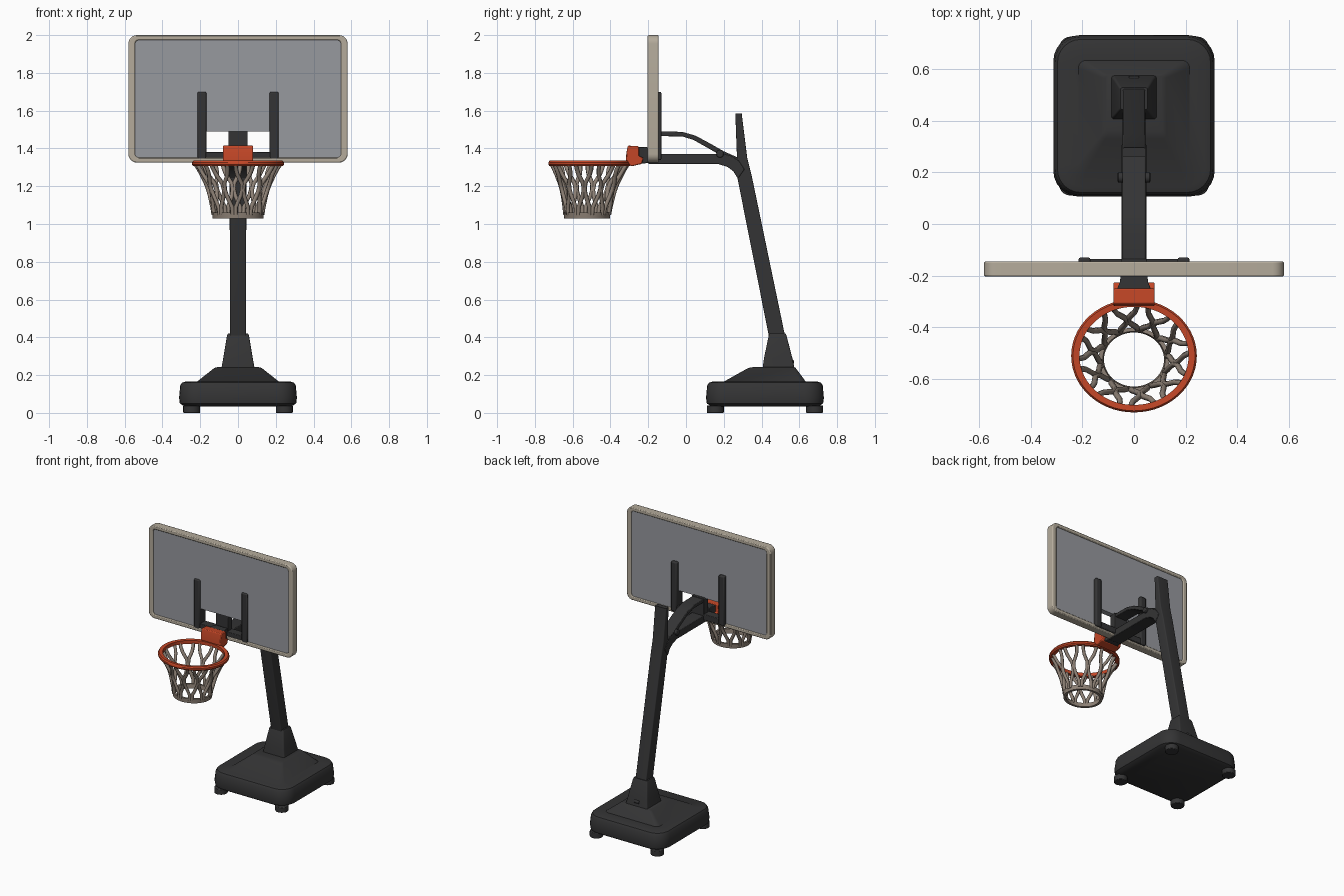
import bpy, bmesh, math
from mathutils import Vector

if "Cube" in bpy.data.objects:
    bpy.data.objects.remove(bpy.data.objects["Cube"])


def material(name, rgb):
    m = bpy.data.materials.new(name)
    m.diffuse_color = (*rgb, 1)
    m.use_nodes = True
    m.node_tree.nodes["Principled BSDF"].inputs["Base Color"].default_value = m.diffuse_color
    return m


DARK = material("charcoal", (0.034, 0.034, 0.035))
ORANGE = material("rim orange", (0.55, 0.062, 0.02))
CREAM = material("frame cream", (0.46, 0.41, 0.33))
GREY = material("panel grey", (0.31, 0.32, 0.345))
NET = material("net tan", (0.27, 0.22, 0.18))


def finish(name, bm, mat, bevel=0.0, angle=35):
    bmesh.ops.recalc_face_normals(bm, faces=bm.faces)
    me = bpy.data.meshes.new(name)
    bm.to_mesh(me)
    bm.free()
    ob = bpy.data.objects.new(name, me)
    bpy.context.collection.objects.link(ob)
    me.materials.append(mat)
    if bevel:
        b = ob.modifiers.new("bevel", 'BEVEL')
        b.width, b.segments, b.limit_method = bevel, 2, 'ANGLE'
    bpy.ops.object.select_all(action='DESELECT')
    ob.select_set(True)
    bpy.context.view_layer.objects.active = ob
    bpy.ops.object.shade_smooth_by_angle(angle=math.radians(angle))
    return ob


def loft(name, sections, mat, bevel=0.0, closed=False):
    """Skin equal-length loops; cap the ends or join last to first."""
    bm = bmesh.new()
    rings = [[bm.verts.new(p) for p in s] for s in sections]
    pairs = list(zip(rings, rings[1:] + rings[:1])) if closed else list(zip(rings, rings[1:]))
    n = len(rings[0])
    for a, b in pairs:
        for i in range(n):
            j = (i + 1) % n
            bm.faces.new((a[i], a[j], b[j], b[i]))
    if not closed:
        bm.faces.new(rings[0])
        bm.faces.new(rings[-1])
    return finish(name, bm, mat, bevel)


def box(name, x, y, z, mat, bevel=0.004):
    return loft(name, [[(x[0], y[0], k), (x[1], y[0], k), (x[1], y[1], k), (x[0], y[1], k)] for k in z], mat, bevel)


def rounded(hx, hy, r, n=6):
    """Rounded rectangle outline around the origin."""
    pts = []
    for q, (sx, sy) in enumerate([(1, 1), (-1, 1), (-1, -1), (1, -1)]):
        for i in range(n + 1):
            a = math.pi / 2 * (q + i / n)
            pts.append((sx * (hx - r) + r * math.cos(a), sy * (hy - r) + r * math.sin(a)))
    return pts


def flat_section(hx, hy, r, cy, z):
    return [(x, y + cy, z) for x, y in rounded(hx, hy, r)]


def cylinder(name, centre, r, half, axis, mat, bevel=0.004):
    secs = []
    for s in (-half, half):
        ring = []
        for i in range(20):
            a = math.tau * i / 20
            u, v = r * math.cos(a), r * math.sin(a)
            ring.append(Vector(centre) + Vector((s, u, v) if axis == 'x' else (u, v, s)))
        secs.append(ring)
    return loft(name, secs, mat, bevel)


# Weighted base: rounded tub with a sloped top
CY = 0.418
loft("base", [flat_section(*s) for s in [
    (0.285, 0.285, 0.09, CY, 0.035), (0.308, 0.308, 0.10, CY, 0.05),
    (0.312, 0.312, 0.10, CY, 0.08), (0.306, 0.306, 0.10, CY, 0.145),
    (0.296, 0.296, 0.09, CY, 0.160), (0.275, 0.275, 0.08, CY, 0.167),
    (0.215, 0.215, 0.03, CY, 0.167), (0.125, 0.125, 0.015, 0.455, 0.238),
    (0.11, 0.11, 0.012, 0.465, 0.242)]], DARK)
for x in (-0.245, 0.245):
    for y in (0.155, 0.68):
        cylinder("foot", (x, y, 0.02), 0.045, 0.02, 'z', DARK)

# Collar and leaning pole
loft("collar", [flat_section(*s) for s in [
    (0.088, 0.085, 0.01, 0.490, 0.235), (0.078, 0.075, 0.01, 0.488, 0.29),
    (0.058, 0.047, 0.008, 0.485, 0.41), (0.053, 0.042, 0.008, 0.485, 0.42)]], DARK)
cylinder("collar_knob", (0, 0.56, 0.27), 0.013, 0.02, 'x', DARK)
loft("pole", [flat_section(*s) for s in [
    (0.043, 0.043, 0.007, 0.487, 0.38), (0.044, 0.039, 0.007, 0.310, 1.25),
    (0.045, 0.027, 0.007, 0.297, 1.35), (0.045, 0.017, 0.007, 0.278, 1.585)]], DARK)


def side_profile(name, pts, hx, mat, bevel=0.004):
    return loft(name, [[(x, y, z) for y, z in pts] for x in (-hx, hx)], mat, bevel)


# Lower arm, curved upper brace and pivot
side_profile("lower_arm", [(-0.2, 1.318), (0.17, 1.318), (0.22, 1.302), (0.25, 1.28), (0.275, 1.24),
                           (0.31, 1.29), (0.28, 1.335), (0.24, 1.36), (0.2, 1.37), (-0.2, 1.37)], 0.048, DARK)
side_profile("upper_brace", [(-0.15, 1.49), (-0.02, 1.488), (0.05, 1.468), (0.13, 1.425), (0.2, 1.385),
                             (0.29, 1.345), (0.29, 1.315), (0.19, 1.36), (0.12, 1.40), (0.04, 1.445),
                             (-0.02, 1.464), (-0.15, 1.465)], 0.045, DARK)
cylinder("pivot_bolt", (0, 0.18, 1.372), 0.02, 0.063, 'x', DARK)

# Backboard frame: rounded outline with an inner opening
CZ = 1.6625


def upright(hx, hz, r, y, cz=CZ):
    return [(x, y, z + cz) for x, z in rounded(hx, hz, r)]


loft("backboard_frame", [upright(0.58, 0.3375, 0.045, -0.203), upright(0.58, 0.3375, 0.045, -0.145),
                         upright(0.545, 0.311, 0.02, -0.145), upright(0.545, 0.311, 0.02, -0.203)],
     CREAM, 0.006, closed=True)

# Panel with a notch for the mount
panel = [(-0.55, 1.345), (-0.17, 1.345), (-0.17, 1.49), (0.17, 1.49),
         (0.17, 1.345), (0.55, 1.345), (0.55, 1.98), (-0.55, 1.98)]
loft("panel", [[(x, y, z) for x, z in panel] for y in (-0.193, -0.153)], GREY)

# Mounting bracket around the notch
for s in (-1, 1):
    box("bracket_upright", sorted((s * 0.168, s * 0.215)), (-0.203, -0.130), (1.338, 1.70), DARK, 0.008)
box("bracket_crossbar", (-0.2, 0.2), (-0.198, -0.135), (1.338, 1.382), DARK)
box("bracket_centre_plate", (-0.05, 0.05), (-0.185, -0.135), (1.34, 1.495), DARK)

# Neck flaring toward the rim
loft("rim_neck", [[(-w, y, a), (w, y, a), (w, y, b), (-w, y, b)] for y, w, a, b in [
    (-0.19, 0.05, 1.325, 1.405), (-0.225, 0.055, 1.32, 1.408), (-0.285, 0.078, 1.318, 1.408)]], DARK, 0.004)
side_profile("rim_bracket", [(-0.318, 1.335), (-0.29, 1.305), (-0.235, 1.318), (-0.225, 1.35),
                             (-0.25, 1.36), (-0.25, 1.412), (-0.308, 1.415), (-0.316, 1.375)],
             0.08, ORANGE, 0.005)

# Hoop: slightly oval rim
RY, SY = -0.510, 0.9


def round_point(a, r, z, cy=RY):
    return Vector((r * math.cos(a), cy + SY * r * math.sin(a), z))


def hoop(name, profile, mat, cy, bevel=0.0):
    loft(name, [[round_point(math.tau * i / 56, r, z, cy) for r, z in profile] for i in range(56)],
         mat, bevel, closed=True)


hoop("rim", [(0.211, 1.308), (0.236, 1.306), (0.243, 1.314), (0.243, 1.326), (0.236, 1.335), (0.211, 1.333)],
     ORANGE, RY)

# Net: bottom band and branching strands
hoop("net_band", [(0.116, 1.03), (0.134, 1.03), (0.137, 1.062), (0.121, 1.062)], NET, RY - 0.014)


def net_point(a, z):
    t = (z - 1.03) / 0.28
    r = 0.127 + 0.035 * t + 0.058 * t ** 2.5
    return round_point(a, r, z, RY - 0.014 * (1 - t))


N = 10
cu = bpy.data.curves.new("net_strands", 'CURVE')
cu.dimensions = '3D'
cu.bevel_depth = 0.0115
cu.bevel_resolution = 1
cu.use_fill_caps = True
step = math.tau / N
for k in range(N):
    a = (k + 0.25) * step
    for s in (-1, 1):
        # each strand leans to meet its neighbour, then parts again toward the rim
        path = [(0.10, 1.05), (0.12, 1.09), (0.40, 1.15), (0.47, 1.18), (0.44, 1.215),
                (0.22, 1.262), (0.17, 1.29), (0.16, 1.315)]
        sp = cu.splines.new('POLY')
        sp.points.add(len(path) - 1)
        for p, (f, z) in zip(sp.points, path):
            p.co = (*net_point(a + s * f * step, z), 1)
        sp.use_smooth = True
net = bpy.data.objects.new("net_strands", cu)
bpy.context.collection.objects.link(net)
cu.materials.append(NET)
